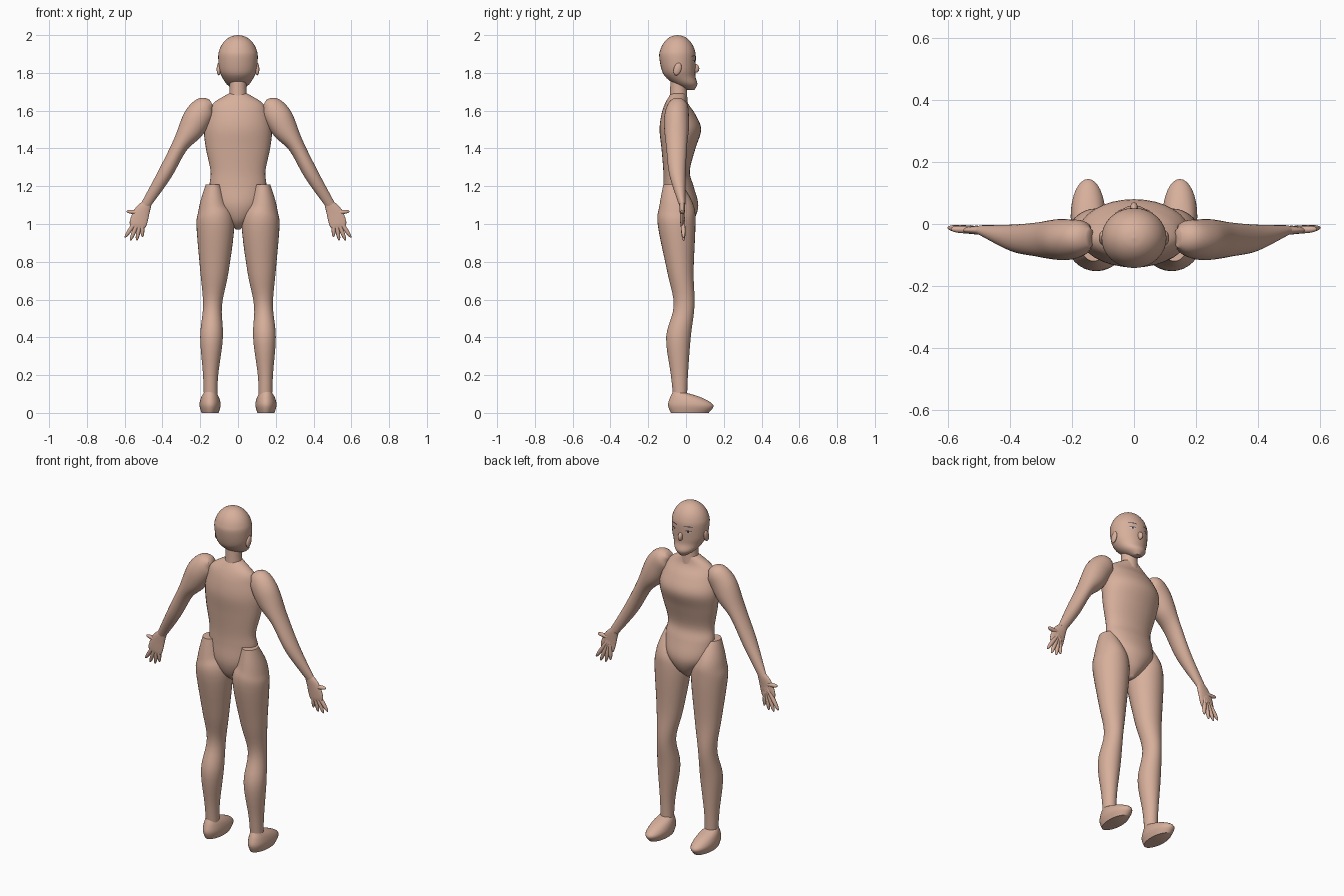
import bpy, bmesh, math
from mathutils import Vector
from mathutils.bvhtree import BVHTree

if "Cube" in bpy.data.objects:
    bpy.data.objects.remove(bpy.data.objects["Cube"])


def material(name, rgb):
    mat = bpy.data.materials.new(name)
    mat.use_nodes = True
    mat.diffuse_color = (*rgb, 1)
    shader = next(n for n in mat.node_tree.nodes if n.type == "BSDF_PRINCIPLED")
    shader.inputs["Base Color"].default_value = (*rgb, 1)
    return mat


skin = material("skin", (.68, .43, .33))
dark = material("dark_brow", (.03, .03, .05))
white = material("eye_white", (.7, .6, .6))


def finish(name, bm, mat):
    bmesh.ops.recalc_face_normals(bm, faces=bm.faces)
    mesh = bpy.data.meshes.new(name)
    bm.to_mesh(mesh)
    bm.free()
    mesh.materials.append(mat)
    part = bpy.data.objects.new(name, mesh)
    bpy.context.collection.objects.link(part)
    bpy.ops.object.select_all(action="DESELECT")
    bpy.context.view_layer.objects.active = part
    part.select_set(True)
    bpy.ops.object.shade_smooth_by_angle(angle=math.radians(50))
    return part


def spline(a, b, c, d, t):
    """Catmull-Rom blend between b and c."""
    slope_in, slope_out = (c - a) / 2, (d - b) / 2
    rise = c - b
    curve = 3 * rise - 2 * slope_in - slope_out
    twist = slope_in + slope_out - 2 * rise
    return b + t * (slope_in + t * (curve + t * twist))


def smooth_rows(rows, steps=5):
    last = len(rows) - 1
    result = []
    for i in range(last):
        near = [rows[max(i - 1, 0)], rows[i], rows[i + 1], rows[min(i + 2, last)]]
        for k in range(steps):
            result.append([spline(*values, k / steps) for values in zip(*near)])
    return result + [rows[-1]]


def loft(name, rows, side=1, sides=32):
    """Oval sections along a path: x, y, z, half width, half depth."""
    bm = bmesh.new()
    path = smooth_rows(rows)
    rings = []
    for i, (x, y, z, width, depth) in enumerate(path):
        before, after = path[max(i - 1, 0)], path[min(i + 1, len(path) - 1)]
        across = Vector((before[2] - after[2], 0, after[0] - before[0])).normalized()
        ring = []
        for k in range(sides):
            turn = math.tau * k / sides
            point = Vector((x, y + depth * math.sin(turn), z)) + across * width * math.cos(turn)
            point.x *= side
            ring.append(bm.verts.new(point))
        rings.append(ring)
    for low, high in zip(rings, rings[1:]):
        for k in range(sides):
            bm.faces.new((low[k - 1], low[k], high[k], high[k - 1]))
    bm.faces.new(rings[0])
    bm.faces.new(rings[-1])
    return finish(name, bm, skin)


def upright(x, rows):
    return [(x, *row) for row in rows]


def ellipsoid(name, location, size, tilt):
    bm = bmesh.new()
    bmesh.ops.create_uvsphere(bm, u_segments=20, v_segments=12, radius=1)
    part = finish(name, bm, skin)
    part.location, part.scale, part.rotation_euler = location, size, (tilt, 0, 0)


# Head: rounded skull running into the jaw
skull = []
for step in range(6):
    rise = math.radians(89 - 17 * step)
    reach = math.cos(rise)
    skull.append((-.045, 1.88 + .12 * math.sin(rise), .105 * reach, .097 * reach))
jaw = [(-.04, 1.82, .1, .09), (-.03, 1.78, .085, .08), (0, 1.74, .06, .06), (.025, 1.71, .02, .02)]
head = loft("head", upright(0, skull + jaw))
ellipsoid("nose", (0, .05, 1.825), (.013, .02, .024), .3)

# Neck and torso
loft("neck", upright(0, [(-.04, 1.79, .045, .04), (-.04, 1.7, .045, .045), (-.04, 1.62, .06, .05)]))
loft("torso", upright(0, [
    (-.04, 1.69, .05, .04), (-.05, 1.64, .13, .06), (-.04, 1.58, .16, .09),
    (-.03, 1.5, .18, .11), (-.04, 1.4, .17, .09), (-.05, 1.28, .145, .07),
    (-.04, 1.2, .15, .08), (-.03, 1.1, .135, .095), (-.03, 1.02, .07, .07),
    (-.03, .97, .01, .02)]))

leg = [(.13, -.07, 1.21, .04, .05), (.13, -.05, 1.1, .075, .09), (.12, -.05, 1, .1, .1),
       (.125, -.03, .75, .075, .07), (.135, -.01, .57, .05, .055),
       (.14, -.04, .4, .06, .065), (.145, -.035, .2, .04, .045), (.145, -.03, .06, .035, .035)]
foot = upright(.148, [(-.04, .11, .03, .03), (0, .08, .048, .085),
                      (.025, .04, .056, .12), (.02, 0, .045, .1)])
arm = [(.14, -.045, 1.64, .02, .03), (.17, -.045, 1.62, .06, .055), (.21, -.05, 1.57, .073, .065),
       (.25, -.05, 1.5, .067, .065), (.31, -.05, 1.41, .043, .055),
       (.39, -.045, 1.26, .038, .043), (.49, -.02, 1.1, .025, .016)]
palm = [(.48, -.02, 1.11, .025, .016), (.51, -.02, 1.06, .042, .013),
        (.53, -.02, 1, .045, .01), (.535, -.02, .98, .03, .006)]
# Fan angle and length of each finger, thumb last
fan = [(34, .16), (22, .16), (10, .15), (-2, .13), (95, .08)]


def make_fingers(name, side):
    curve = bpy.data.curves.new(name, "CURVE")
    curve.dimensions, curve.use_fill_caps = "3D", True
    curve.bevel_depth, curve.bevel_resolution = .012, 3
    for angle, length in fan:
        turn = math.radians(angle)
        root = Vector((side * .51, -.02, 1.06))
        reach = Vector((side * math.sin(turn), .05, -math.cos(turn))) * length
        finger = curve.splines.new("POLY")
        finger.points.add(7)
        for i, point in enumerate(finger.points):
            t = math.sin(math.pi / 2 * i / 7)
            point.co = (*(root + reach * t), 1)
            point.radius = max(math.sqrt(1 - t ** 6), .1)
        finger.use_smooth = True
    curve.materials.append(skin)
    bpy.context.collection.objects.link(bpy.data.objects.new(name, curve))


# Face details follow the head surface
surface = BVHTree.FromPolygons([v.co for v in head.data.vertices],
                               [p.vertices[:] for p in head.data.polygons])


def plate(name, mat, side, z, width, height, arch=0, lift=.002):
    bm = bmesh.new()
    columns = []
    for k in range(-6, 7):
        t = k / 6
        bulge = 1 - t * t
        column = []
        for edge in (-1, 0, 1):
            spot = Vector((side * (.045 + t * width), 1,
                           z + arch * bulge + edge * height * math.sqrt(max(bulge, .01))))
            hit = surface.ray_cast(spot, Vector((0, -1, 0)))[0]
            column.append(bm.verts.new((spot.x, hit.y + lift, spot.z)))
        columns.append(column)
    for a, b in zip(columns, columns[1:]):
        for i in (0, 1):
            bm.faces.new((a[i], b[i], b[i + 1], a[i + 1]))
    part = finish(name, bm, mat)
    if sum(face.normal.y for face in part.data.polygons) < 0:
        part.data.flip_normals()


# Paired parts
for label, side in (("left", 1), ("right", -1)):
    for part_name, rows in (("leg", leg), ("foot", foot), ("arm", arm), ("palm", palm)):
        loft(f"{label}_{part_name}", rows, side)
    make_fingers(label + "_fingers", side)
    ellipsoid(label + "_ear", (side * .102, -.045, 1.82), (.011, .02, .034), -.3)
    plate(label + "_brow", dark, side, 1.887, .026, .0025, arch=.004)
    plate(label + "_eye", white, side, 1.86, .016, .005)
    plate(label + "_lashes", dark, side, 1.863, .019, .002, arch=.004, lift=.003)
    plate(label + "_iris", dark, side, 1.86, .005, .005, lift=.003)
